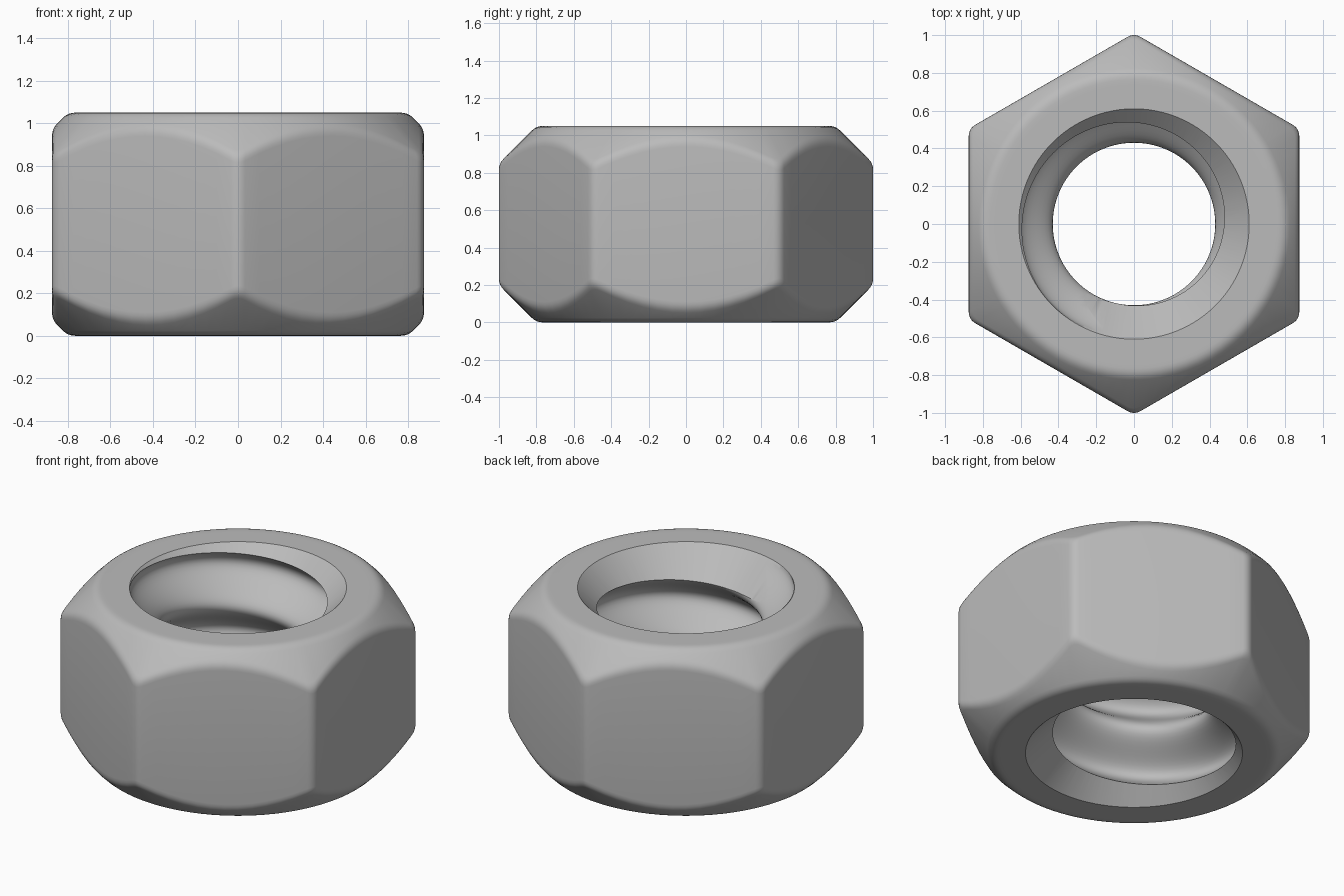
import bpy, bmesh, math
from mathutils import Vector

if "Cube" in bpy.data.objects:
    bpy.data.objects.remove(bpy.data.objects["Cube"], do_unlink=True)

HEIGHT, FLAT, RIM = 1.05, 0.875, 0.80        # nut height, half width across flats, top rim radius
CORNER = 0.065                               # rounding of the six upright edges
MINOR, MAJOR, PITCH, START = 0.43, 0.61, 0.42, 0.99   # thread

steel = bpy.data.materials.new("steel_grey")
steel.use_nodes = True
steel.diffuse_color = (0.5, 0.5, 0.5, 1)
steel.node_tree.nodes["Principled BSDF"].inputs["Base Color"].default_value = steel.diffuse_color


def solid(name, angles, column):
    """Closed solid from one (radius, height) column per angle; the last angle closes the turn."""
    bm = bmesh.new()
    grid = [[bm.verts.new((r * math.cos(a), r * math.sin(a), z)) for r, z in column(a)]
            for a in angles]
    for c, d in zip(grid, grid[1:]):
        for i in range(len(c) - 1):
            bm.faces.new((c[i], d[i], d[i + 1], c[i + 1]))
    bm.faces.new([c[0] for c in grid[-2::-1]])
    bm.faces.new([c[-1] for c in grid[:-1]])
    bmesh.ops.remove_doubles(bm, verts=bm.verts, dist=1e-5)
    bmesh.ops.recalc_face_normals(bm, faces=bm.faces)
    mesh = bpy.data.meshes.new(name)
    bm.to_mesh(mesh)
    bm.free()
    mesh.materials.append(steel)
    obj = bpy.data.objects.new(name, mesh)
    bpy.context.collection.objects.link(obj)
    return obj


def soften(points, size=0.035, steps=4):
    """Round the inner corners of a profile."""
    pts = [Vector(p) for p in points]
    out = [pts[0]]
    for a, p, b in zip(pts, pts[1:], pts[2:]):
        a, b = p + (a - p).normalized() * size, p + (b - p).normalized() * size
        for k in range(steps + 1):
            s = k / steps
            out.append(a * (1 - s) ** 2 + p * 2 * s * (1 - s) + b * s * s)
    return out + [pts[-1]]


def hex_radius(a):
    """Distance to the rounded hexagon at an angle."""
    third = math.pi / 3
    phi = (a + third / 2) % third - third / 2
    psi = third / 2 - abs(phi)
    c = (FLAT - CORNER) / math.cos(third / 2)
    if math.tan(psi) < CORNER * 0.5 / (c + CORNER * math.cos(third / 2)):
        return c * math.cos(psi) + math.sqrt(CORNER ** 2 - (c * math.sin(psi)) ** 2)
    return FLAT / math.cos(phi)


def body_column(a):
    r = hex_radius(a)
    drop = r - RIM
    return soften([(RIM - 0.06, 0), (RIM, 0), (r, drop),
                   (r, HEIGHT - drop), (RIM, HEIGHT), (RIM - 0.06, HEIGHT)])


def countersink_column(a):
    over, core = 0.05, MINOR - 0.02
    deep = MAJOR - core
    return [(MAJOR + over, -over), (core, deep),
            (core, HEIGHT - deep), (MAJOR + over, HEIGHT + over)]


def tap_column(a):
    turn, steps = a / math.tau, 24
    out = []
    for i in range(-4 * steps, steps + 1):
        z = START + PITCH * (turn + i / steps)
        z = min(max(z, -0.1), HEIGHT + 0.1)
        phase = math.tau * ((z - START) / PITCH - turn)
        out.append(((MINOR + MAJOR) / 2 - (MAJOR - MINOR) / 2 * math.cos(phase), z))
    return out


# hexagonal body with chamfered ends
side = [-30, -29, -28.1, -24, -20, -15, -10, -5, 0, 5, 10, 15, 20, 24, 28.1, 29]
hex_angles = [math.radians(60 * k + s) for k in range(6) for s in side] + [math.radians(330)]
nut = solid("hex_nut", hex_angles, body_column)

# countersunk and threaded bore
round_angles = [math.tau * i / 96 for i in range(97)]
bpy.context.view_layer.objects.active = nut
for cutter in (solid("countersink_cutter", round_angles, countersink_column),
               solid("thread_cutter", round_angles, tap_column)):
    cutter.hide_render = True
    mod = nut.modifiers.new("bore", "BOOLEAN")
    mod.operation, mod.solver, mod.object = "DIFFERENCE", "EXACT", cutter
    bpy.ops.object.modifier_apply(modifier=mod.name)
    bpy.data.objects.remove(cutter, do_unlink=True)

# smooth shading with crisp bore edges
for o in bpy.context.selected_objects:
    o.select_set(False)
nut.select_set(True)
bpy.ops.object.shade_smooth_by_angle(angle=math.radians(32))
